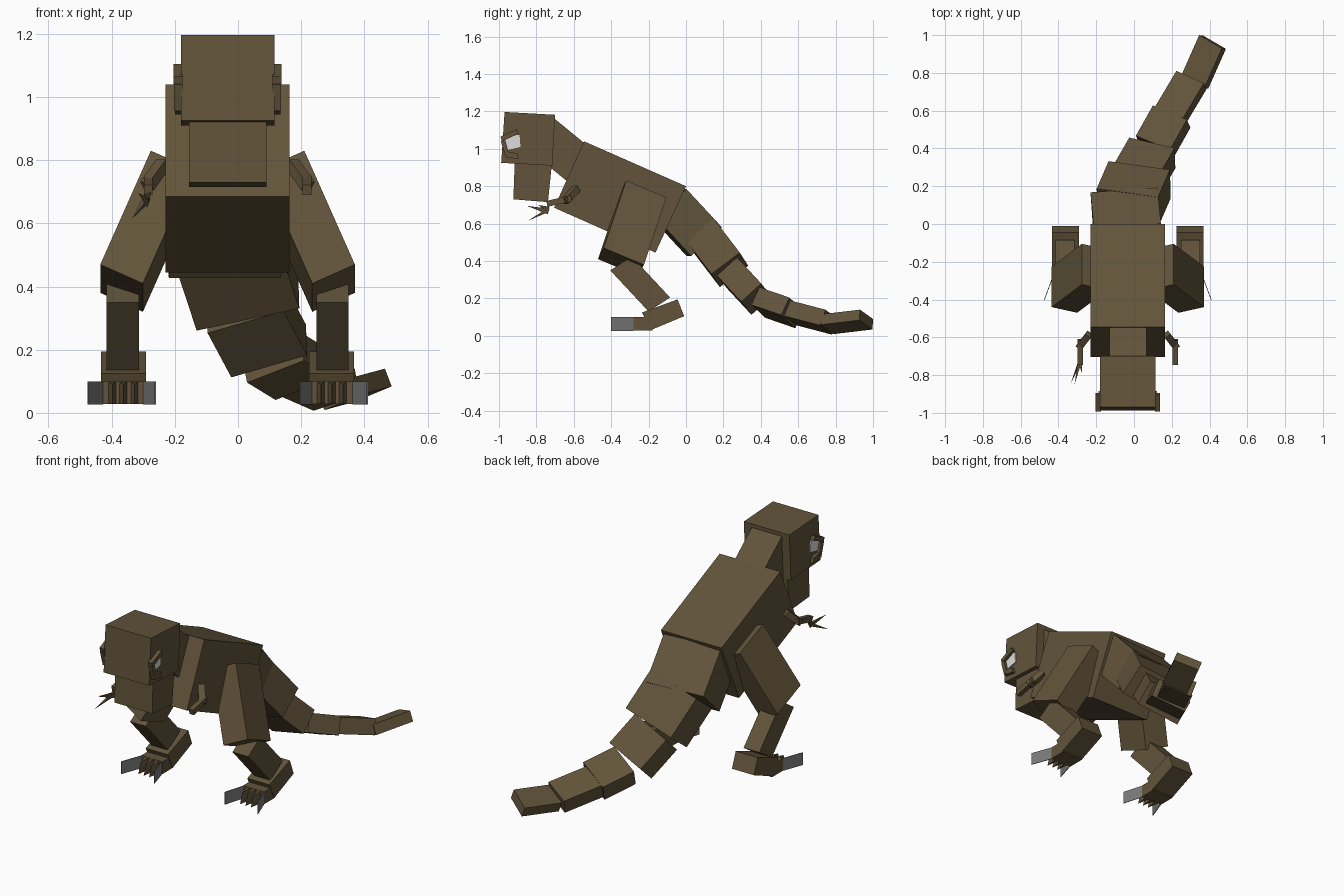
import bpy, bmesh
from mathutils import Vector as V

CX = -0.033  # symmetry plane of the body


def material(name, rgb):
    m = bpy.data.materials.new(name)
    m.diffuse_color = (*rgb, 1)
    return m


HIDE = material("brown hide", (0.122, 0.088, 0.043))
CLAW = material("grey claw", (0.2, 0.2, 0.2))
EYE = material("eye white", (0.72, 0.72, 0.72))


def hull(name, points, mat=HIDE):
    """Convex solid around a few points."""
    bm = bmesh.new()
    for p in points:
        bm.verts.new(p)
    bmesh.ops.convex_hull(bm, input=bm.verts)
    bmesh.ops.dissolve_limit(bm, angle_limit=0.02, verts=bm.verts, edges=bm.edges)
    bmesh.ops.recalc_face_normals(bm, faces=bm.faces)
    me = bpy.data.meshes.new(name)
    bm.to_mesh(me)
    bm.free()
    me.materials.append(mat)
    ob = bpy.data.objects.new(name, me)
    bpy.context.collection.objects.link(ob)
    return ob


def flip(points, side):
    return [V((p[0] if side > 0 else 2 * CX - p[0], p[1], p[2])) for p in points]


def profile(name, x0, x1, yz, mat=HIDE, side=1):
    """Side outline (y, z) pushed across from x0 to x1."""
    return hull(name, flip([(x, y, z) for x in (x0, x1) for y, z in yz], side), mat)


def block(name, corner, a, b, c, mat=HIDE, side=1):
    """Box from one corner and three edge vectors."""
    k, a, b, c = V(corner), V(a), V(b), V(c)
    pts = [k + a * i + b * j + c * l for i in (0, 1) for j in (0, 1) for l in (0, 1)]
    return hull(name, flip(pts, side), mat)


def segment(name, start, end, w, h, side=1):
    """Box below the top centre line start-end; w is the sideways edge."""
    s, e, w = V(start), V(end), V(w)
    up = w.cross(e - s).normalized()
    return block(name, s - w / 2, e - s, w, -up * h, side=side)


# Body, neck, head and jaw
profile("body", -0.23, 0.163, [(-0.545, 1.04), (0, 0.80), (-0.163, 0.445), (-0.705, 0.685)])
profile("neck", -0.13, 0.065, [(-0.72, 1.175), (-0.50, 0.995), (-0.64, 0.83), (-0.86, 1.01)])
profile("head", -0.18, 0.115, [(-0.97, 1.197), (-0.70, 1.182), (-0.715, 0.91), (-0.988, 0.925)])
profile("jaw", -0.155, 0.09, [(-0.915, 0.95), (-0.715, 0.94), (-0.738, 0.715), (-0.923, 0.73)])

# Tail: top centre start, end, sideways edge, height
tail = [
    ((-0.035, -0.01, 0.785), (-0.053, 0.18, 0.58), (0.355, 0.025, 0), 0.225),
    ((-0.035, 0.165, 0.60), (0.028, 0.31, 0.41), (0.325, -0.045, 0.07), 0.19),
    ((0.02, 0.30, 0.385), (0.095, 0.43, 0.245), (0.24, -0.055, 0.07), 0.145),
    ((0.10, 0.43, 0.225), (0.19, 0.59, 0.17), (0.18, -0.075, 0.07), 0.105),
    ((0.183, 0.587, 0.165), (0.297, 0.778, 0.115), (0.145, -0.065, 0.05), 0.09),
    ((0.312, 0.755, 0.09), (0.405, 0.965, 0.115), (0.12, -0.07, 0.05), 0.06),
]
for i, (s, e, w, h) in enumerate(tail, 1):
    segment(f"tail_{i}", s, e, w, h)

for side, tag in ((1, "right"), (-1, "left")):
    # Eye plate with brow and lids around it
    profile(f"eye_{tag}", 0.114, 0.121,
            [(-0.97, 1.075), (-0.89, 1.075), (-0.885, 1.01), (-0.97, 0.99)], EYE, side)
    profile(f"brow_{tag}", 0.11, 0.138,
            [(-0.992, 1.065), (-0.905, 1.105), (-0.895, 1.08), (-0.985, 1.04)], HIDE, side)
    profile(f"front_lid_{tag}", 0.11, 0.136,
            [(-0.99, 1.04), (-0.965, 1.045), (-0.945, 0.965), (-0.965, 0.955)], HIDE, side)
    profile(f"lower_lid_{tag}", 0.11, 0.134,
            [(-0.975, 0.99), (-0.90, 0.975), (-0.895, 0.945), (-0.96, 0.955)], HIDE, side)

    # Leg: leaning thigh, shin, sloping heel, flat toe base
    block(f"thigh_{tag}", (0.37, -0.44, 0.47), (0, 0.215, -0.09), (-0.135, -0.03, -0.06),
          (-0.16, 0.12, 0.36), side=side)
    profile(f"shin_{tag}", 0.248, 0.35,
            [(-0.405, 0.35), (-0.20, 0.13), (-0.085, 0.205), (-0.29, 0.425)], HIDE, side)
    profile(f"heel_{tag}", 0.225, 0.368,
            [(-0.235, 0.125), (-0.045, 0.195), (-0.01, 0.105), (-0.19, 0.03)], HIDE, side)
    profile(f"toe_base_{tag}", 0.228, 0.366,
            [(-0.28, 0.10), (-0.18, 0.10), (-0.18, 0.028), (-0.28, 0.028)], HIDE, side)
    # Splayed toes: wedges between, thin claw plates outside
    for n, x in enumerate((0.262, 0.297, 0.332), 1):
        hull(f"toe_{n}_{tag}", flip([(x + dx, -0.27, z) for dx in (-0.013, 0.013) for z in (0.028, 0.1)]
                                    + [(x, -0.355, 0.028), (x, -0.335, 0.09)], side))
    for n, (x, dx) in enumerate(((0.23, -0.036), (0.362, 0.045)), 1):
        block(f"claw_{n}_{tag}", (x, -0.28, 0.027), (dx, -0.122, 0), (0, 0, 0.073),
              (0.004, 0, 0), CLAW, side)

    # Small bent arm
    segment(f"upper_arm_{tag}", (0.165, -0.575, 0.775), (0.215, -0.64, 0.705),
            (0.03, 0.022, 0), 0.035, side)
    segment(f"forearm_{tag}", (0.218, -0.61, 0.72), (0.218, -0.74, 0.69),
            (-0.028, 0, 0), -0.032, side)

# Fingers on the raised left hand
for n, (tip, z) in enumerate((((-0.335, -0.845, 0.615), 0.69), ((-0.275, -0.79, 0.70), 0.69),
                              ((-0.315, -0.85, 0.695), 0.68)), 1):
    hull(f"finger_{n}", [(-0.297, -0.73, z), (-0.277, -0.73, z), (-0.287, -0.74, z - 0.03), tip])
